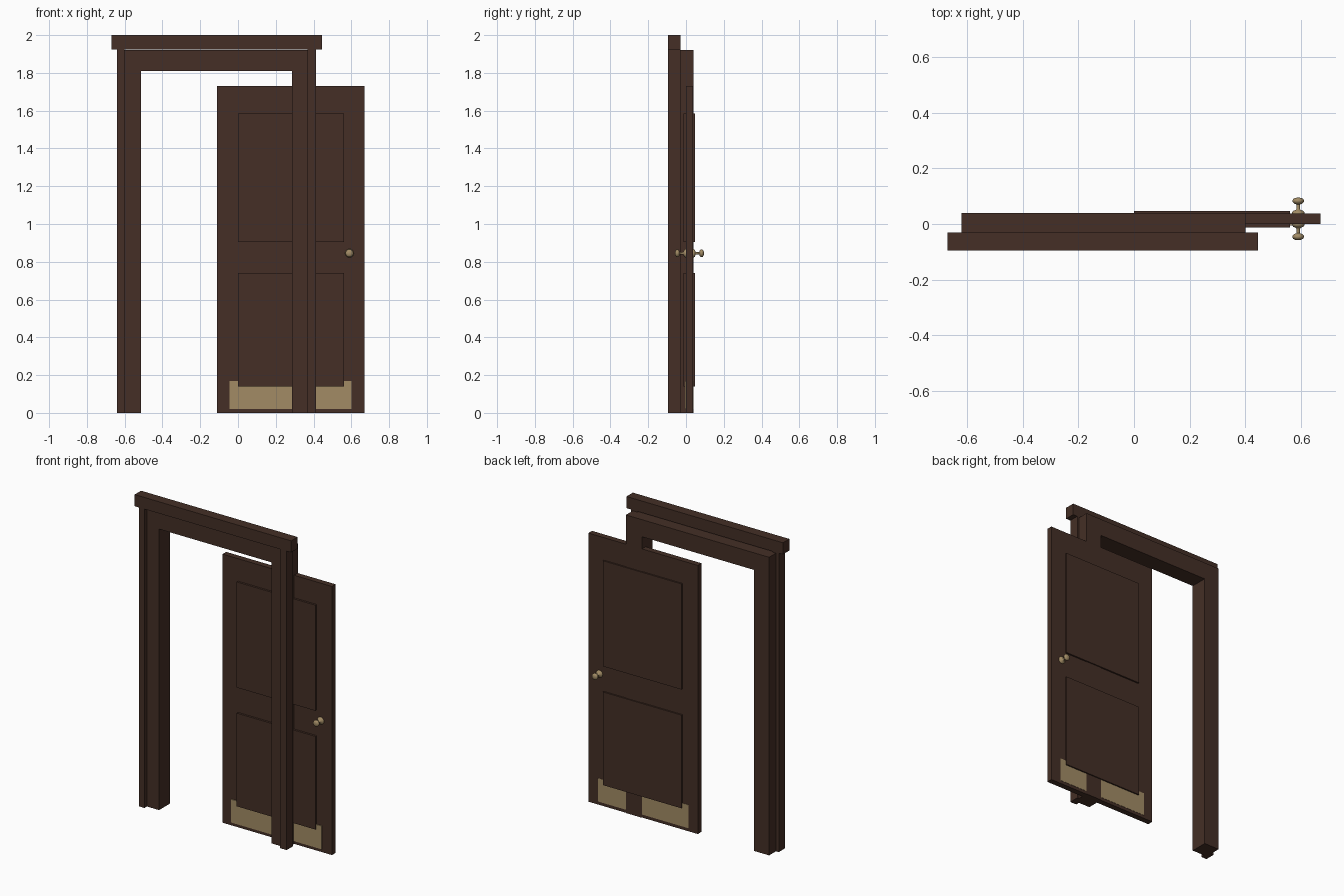
import bpy, bmesh, math
from mathutils import Matrix, Vector

cube = bpy.data.objects.get("Cube")
if cube:
    bpy.data.objects.remove(cube, do_unlink=True)


def material(name, rgb):
    m = bpy.data.materials.new(name)
    m.use_nodes = True
    m.diffuse_color = (*rgb, 1)
    m.node_tree.nodes["Principled BSDF"].inputs["Base Color"].default_value = (*rgb, 1)
    return m


wood = material("dark_brown_wood", (0.058, 0.028, 0.019))
brass = material("aged_brass", (0.36, 0.26, 0.13))


def add_object(name, bm, mat):
    bmesh.ops.recalc_face_normals(bm, faces=bm.faces)
    mesh = bpy.data.meshes.new(name)
    bm.to_mesh(mesh)
    bm.free()
    mesh.materials.append(mat)
    obj = bpy.data.objects.new(name, mesh)
    bpy.context.collection.objects.link(obj)
    return obj


def box(name, x, y, z, mat=wood):
    lo, hi = Vector((x[0], y[0], z[0])), Vector((x[1], y[1], z[1]))
    bm = bmesh.new()
    place = Matrix.Translation((lo + hi) / 2) @ Matrix.Diagonal((*(hi - lo), 1))
    bmesh.ops.create_cube(bm, size=1, matrix=place)
    return add_object(name, bm, mat)


# Door frame: an upside-down U extruded front to back
FRAME_Y = (-0.07, 0.04)
outline = [(-0.62, 0), (-0.62, 1.92), (0.40, 1.92), (0.40, 0),
           (0.287, 0), (0.287, 1.81), (-0.513, 1.81), (-0.513, 0)]
bm = bmesh.new()
face = bm.faces.new([bm.verts.new((x, FRAME_Y[0], z)) for x, z in outline])
new = bmesh.ops.extrude_face_region(bm, geom=[face])["geom"]
bmesh.ops.translate(bm, vec=(0, FRAME_Y[1] - FRAME_Y[0], 0),
                    verts=[v for v in new if isinstance(v, bmesh.types.BMVert)])
add_object("door_frame", bm, wood)

# Outer trim strips and the header cap
TRIM_Y = (-0.095, -0.03)
box("right_trim", (-0.64, -0.60), TRIM_Y, (0, 1.925))
box("left_trim", (0.367, 0.413), TRIM_Y, (0, 1.925))
box("header_cap", (-0.67, 0.445), TRIM_Y, (1.925, 2))

# Sliding door with raised panels on both faces
DOOR_Y = (0, 0.037)
box("door_slab", (-0.11, 0.67), DOOR_Y, (0, 1.73))
for name, z in (("upper_panel", (0.905, 1.585)), ("lower_panel", (0.14, 0.74))):
    box(name, (0, 0.56), (-0.013, 0.047), z)

# Brass kick plates
for side, y in (("front", (-0.005, 0)), ("back", (0.037, 0.0385))):
    box(side + "_kick_plate", (-0.045, 0.60), y, (0.02, 0.17), brass)

# Turned knobs: (radius, distance out from the door face)
profile = [(0.023, 0), (0.023, 0.004), (0.018, 0.010), (0.008, 0.014), (0.006, 0.018),
           (0.006, 0.033), (0.014, 0.036), (0.020, 0.042), (0.021, 0.047),
           (0.018, 0.053), (0.010, 0.057), (0, 0.058)]
for side, y, out in (("front", DOOR_Y[0], -1), ("back", DOOR_Y[1], 1)):
    bm = bmesh.new()
    verts = [bm.verts.new((0.59 + r, y + out * d, 0.845)) for r, d in profile]
    edges = [bm.edges.new(pair) for pair in zip(verts, verts[1:])]
    bmesh.ops.spin(bm, geom=verts + edges, cent=(0.59, y, 0.845), axis=(0, 1, 0),
                   angle=math.tau, steps=20)
    bmesh.ops.remove_doubles(bm, verts=bm.verts, dist=0.0002)
    knob = add_object(side + "_knob", bm, brass)
    bpy.ops.object.select_all(action="DESELECT")
    knob.select_set(True)
    bpy.context.view_layer.objects.active = knob
    bpy.ops.object.shade_smooth_by_angle(angle=math.radians(50))
